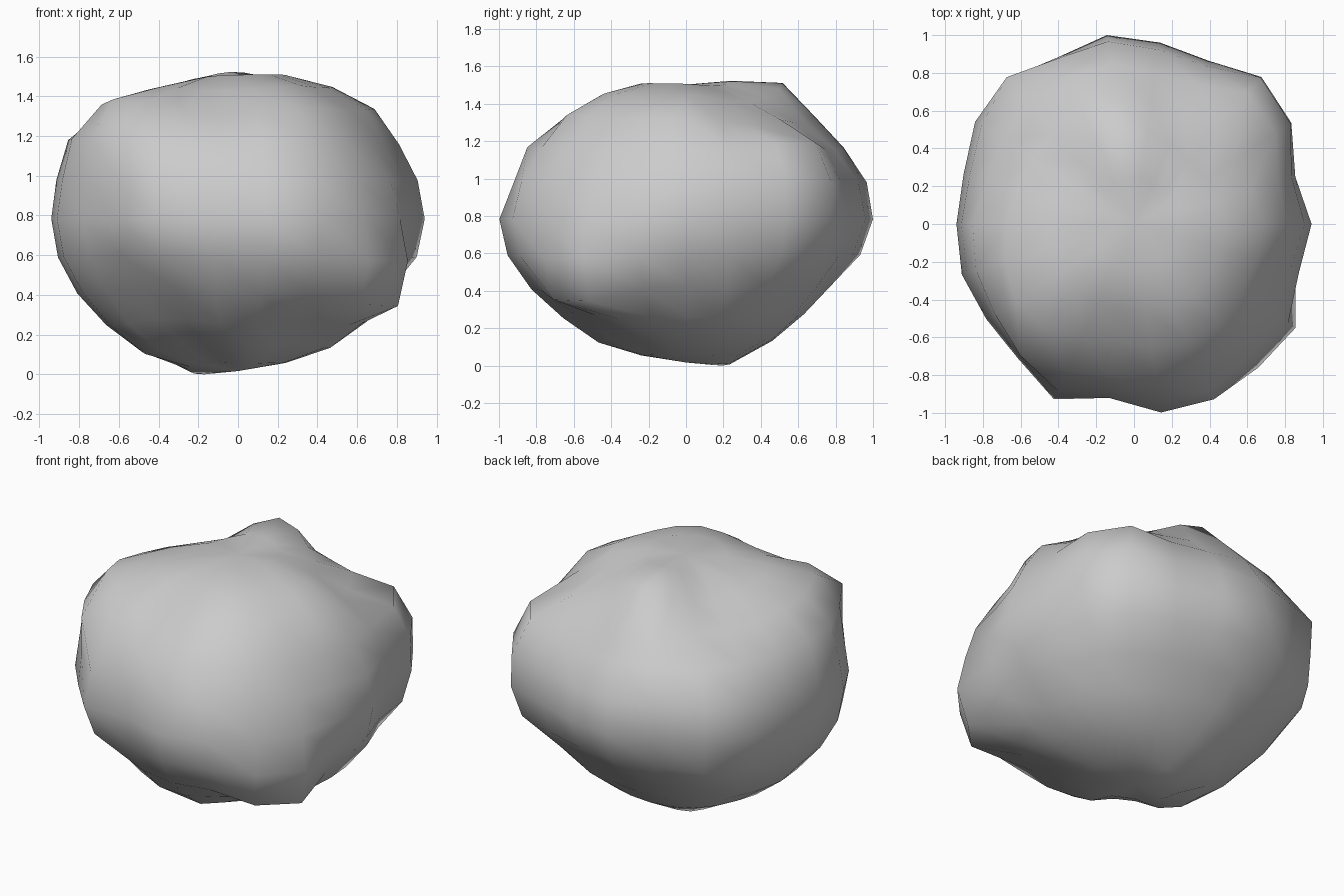
import bpy, bmesh, math
from mathutils import Vector

cube = bpy.data.objects.get("Cube")
if cube:
    bpy.data.objects.remove(cube, do_unlink=True)

SEGMENTS, RINGS = 22, 12
RADIUS, HALF_HEIGHT = 0.93, 0.75

# Outline radius of the boulder at mid height, one value per column
GIRTH = [0.94, 0.89, 0.99, 1.03, 0.95, 0.97, 1.01, 0.97, 1.02, 1.00, 0.94,
         0.94, 0.95, 0.93, 0.94, 1.02, 0.93, 1.008, 1.02, 0.97, 0.97, 0.91]

# Lumps and dents: heading, latitude, spread (degrees), strength
LUMPS = [
    # crown
    (98, 58, 14, 0.14), (140, 58, 14, -0.10), (45, 64, 12, -0.05),
    (0, 90, 8, -0.04), (10, 60, 12, 0.02), (195, 70, 10, -0.04),
    # shoulders
    (210, 43, 14, 0.12), (228, 33, 12, 0.13), (187, 31, 12, 0.07),
    (262, 46, 12, -0.06), (302, 49, 16, 0.06), (353, 45, 11, 0.05),
    (28, 46, 9, -0.07), (42, 26, 14, 0.12), (78, 44, 13, -0.06),
    (110, 24, 12, 0.06), (131, 14, 11, 0.08), (338, 25, 13, -0.05),
    (272, 14, 10, -0.05), (270, 32, 12, 0.04),
    # underside
    (320, -26, 14, 0.23), (308, -52, 13, -0.08), (235, -32, 15, -0.11),
    (237, -62, 11, -0.07), (200, -60, 14, 0.05), (280, -62, 12, 0.03),
    (85, -33, 18, -0.09), (45, -34, 14, -0.06), (15, -20, 10, -0.02),
    (356, -33, 12, -0.06), (132, -75, 13, 0.08), (133, -16, 11, 0.06),
]


def direction(heading, latitude):
    a, b = math.radians(heading), math.radians(latitude)
    return Vector((math.cos(b) * math.cos(a), math.cos(b) * math.sin(a), math.sin(b)))


def lump_factor(d):
    total = 1.0
    for heading, latitude, spread, strength in LUMPS:
        off = math.degrees(d.angle(direction(heading, latitude)))
        total += strength * math.exp(-(off / spread) ** 2)
    return total


def girth(d):
    """Column radius at mid height, easing to the plain radius at the poles."""
    heading = math.atan2(d.y, d.x)
    column = GIRTH[round(heading / math.tau * SEGMENTS) % SEGMENTS]
    level_radius = column / lump_factor(direction(math.degrees(heading), 0))
    return RADIUS + (level_radius - RADIUS) * (1 - d.z ** 2) ** 3


# Boulder: a sphere with its first column facing +x, pushed in and out
bm = bmesh.new()
bmesh.ops.create_uvsphere(bm, u_segments=SEGMENTS, v_segments=RINGS, radius=1)
for v in bm.verts:
    d = Vector((v.co.y, -v.co.x, v.co.z)).normalized()
    wide = girth(d)
    v.co = Vector((d.x * wide, d.y * wide, d.z * HALF_HEIGHT)) * lump_factor(d)

# Stand it on the ground
bmesh.ops.translate(bm, verts=bm.verts, vec=(0, 0, -min(v.co.z for v in bm.verts)))
for f in bm.faces:
    f.smooth = True
bmesh.ops.recalc_face_normals(bm, faces=bm.faces)
mesh = bpy.data.meshes.new("boulder")
bm.to_mesh(mesh)
bm.free()
boulder = bpy.data.objects.new("boulder", mesh)
bpy.context.collection.objects.link(boulder)

# Stone grey
stone = bpy.data.materials.new("stone_grey")
stone.use_nodes = True
colour = (0.6, 0.6, 0.6, 1)
stone.diffuse_color = colour
stone.node_tree.nodes["Principled BSDF"].inputs["Base Color"].default_value = colour
mesh.materials.append(stone)
